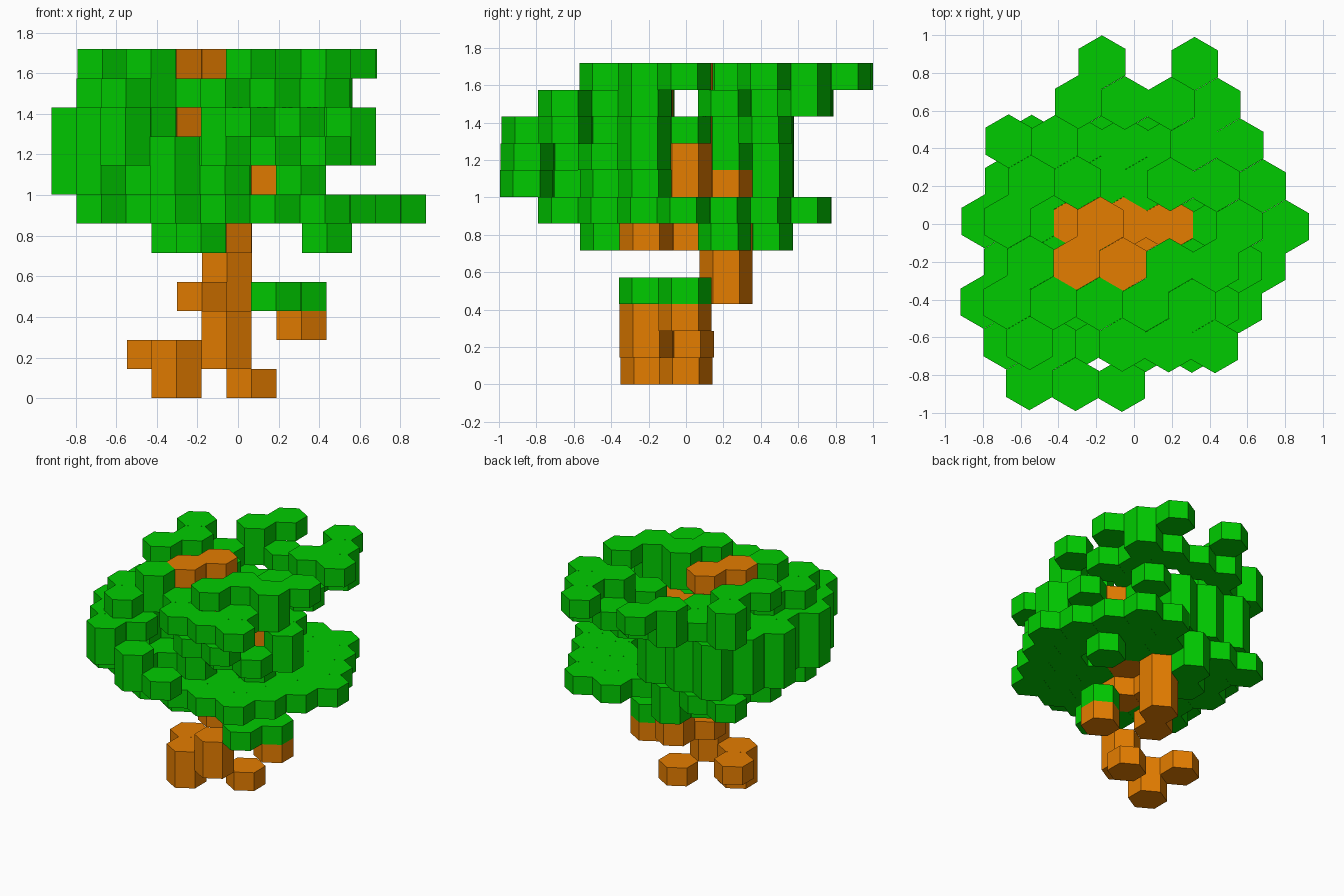
import bpy, bmesh, math

if "Cube" in bpy.data.objects:
    bpy.data.objects.remove(bpy.data.objects["Cube"])

RADIUS = 0.1422          # hexagon centre to corner
HALF = 0.1226            # half a hexagon width
ROW = 0.2134             # distance between rows
LEVEL = 1.718 / 12       # height of one level
SKEW_X, SKEW_Y = 0.010, 0.0175   # slight turn of the whole grid
X0 = -0.178


def material(name, colour):
    m = bpy.data.materials.new(name)
    m.diffuse_color = (*colour, 1)
    m.use_nodes = True
    m.node_tree.nodes["Principled BSDF"].inputs["Base Color"].default_value = m.diffuse_color
    return m


LEAF = material("leaf green", (0.0, 0.60, 0.0))
WOOD = material("wood orange", (0.78, 0.205, 0.0))


def hex_prism(bm, k, r, level):
    """One upright hexagonal cell at half-column k, row r."""
    x, y = X0 + HALF * k, ROW * r
    cx, cy = x + SKEW_X * y, y - SKEW_Y * x
    z = (level - 1) * LEVEL
    rings = []
    for zz in (z, z + LEVEL):
        rings.append([bm.verts.new((cx + RADIUS * math.sin(i * math.pi / 3),
                                    cy + RADIUS * math.cos(i * math.pi / 3), zz))
                      for i in range(6)])
    low, high = rings
    bm.faces.new(low)
    bm.faces.new(high[::-1])
    for i in range(6):
        j = (i + 1) % 6
        bm.faces.new((low[j], low[i], high[i], high[j]))


def cells_object(name, level, cells, mat):
    bm = bmesh.new()
    for k, r in cells:
        hex_prism(bm, k, r, level)
    bmesh.ops.recalc_face_normals(bm, faces=bm.faces)
    mesh = bpy.data.meshes.new(name)
    bm.to_mesh(mesh)
    bm.free()
    mesh.materials.append(mat)
    bpy.context.collection.objects.link(bpy.data.objects.new(name, mesh))


def layer(level, wood=(), **rows):
    """Rows hold (first, last) runs of cells; n2 is row -2, p2 is row +2."""
    cells = []
    for key, runs in rows.items():
        r = int(key[1:]) * (-1 if key[0] == "n" else 1)
        for first, last in runs:
            cells += [(k, r) for k in range(first, last + 1, 2)]
    cells = [c for c in cells if c not in wood]
    if cells:
        cells_object(f"leaves_{level}", level, cells, LEAF)
    if wood:
        cells_object(f"wood_{level}", level, wood, WOOD)


# roots and trunk
layer(1, [(-1, -1), (2, 0)])
layer(2, [(-1, -1), (-2, 0), (1, -1)])
layer(3, [(1, -1), (4, 0)])
layer(4, [(0, 0), (1, 1)], n1=[(3, 3)], p0=[(4, 4)])
layer(5, [(1, 1)])

# lower crown
layer(6, [(1, -1), (0, 0), (1, 1)],
      n2=[(0, 0)], n1=[(-1, -1)], p1=[(-1, -1), (5, 5)], p2=[(0, 0)])
layer(7, [(1, -1), (0, 0), (2, 0)],
      n3=[(-1, 5)], n2=[(-4, 6)], n1=[(-3, 7)], p0=[(-4, -2), (6, 8)],
      p1=[(-3, 7)], p2=[(-4, 6)], p3=[(3, 5)])

# middle crown
layer(8, [(1, 0), (3, 0), (2, 1)],
      n4=[(-1, 1)], n3=[(-4, -2)], n2=[(-5, 1)], n1=[(-4, 0), (4, 4)],
      p0=[(-5, -3)], p1=[(-4, 0)], p2=[(-3, 1)])
layer(9, [(1, 0), (3, 0)],
      n4=[(-3, -1)], n3=[(-4, -4)], n2=[(-5, -3), (1, 5)],
      n1=[(-4, -2), (6, 6)], p0=[(-5, -3)], p1=[(-4, 2)], p2=[(-3, 1)])
layer(10, [(-1, 0), (1, 0), (3, 0)],
      n4=[(-3, -3)], n3=[(-4, -2), (2, 4)], n2=[(-5, -3), (1, 1)],
      n1=[(-4, -2), (6, 6)], p0=[(-5, -3), (5, 5)], p1=[(-4, 2)], p2=[(-3, 3)])

# upper crown
layer(11, [(-1, -1), (1, -1)],
      n3=[(-3, -3), (1, 5)], n2=[(-4, 0), (4, 4)], n1=[(-3, -3), (3, 5)],
      p1=[(-3, -1), (3, 5)], p2=[(-4, -2), (4, 4)], p3=[(-1, 5)])
layer(12, [(-1, -1), (0, 0)],
      n2=[(-2, -2), (2, 2)], n1=[(3, 5)], p0=[(-4, -4), (6, 6)],
      p1=[(-3, -3)], p2=[(-4, -4), (4, 6)], p3=[(-1, -1), (5, 5)],
      p4=[(0, 0), (4, 4)])
